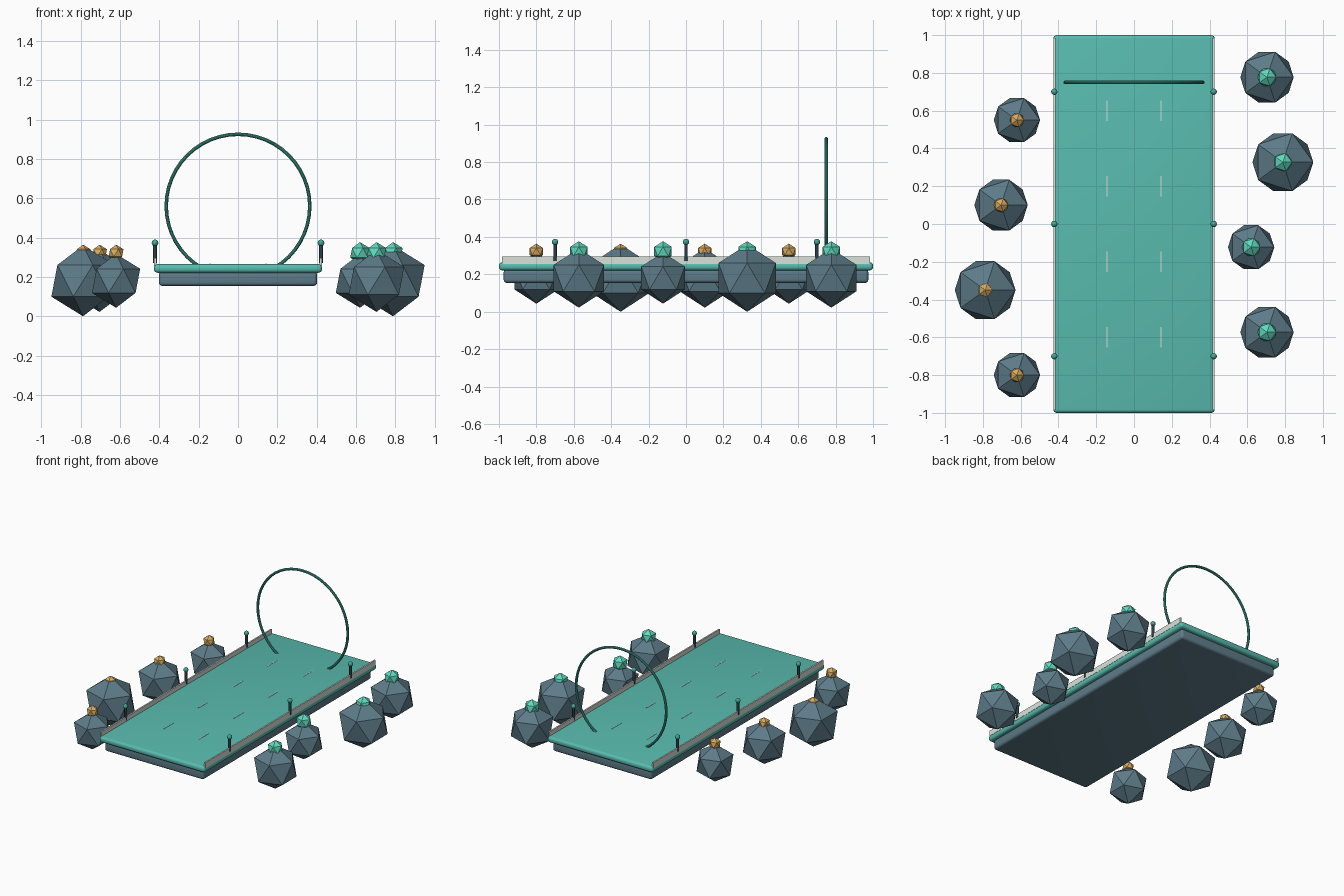
import bpy
from math import pi

if "Cube" in bpy.data.objects:
    bpy.data.objects.remove(bpy.data.objects["Cube"])


def material(name, rgb):
    m = bpy.data.materials.new(name)
    m.diffuse_color = (*rgb, 1)
    m.use_nodes = True
    m.node_tree.nodes["Principled BSDF"].inputs["Base Color"].default_value = m.diffuse_color
    return m


TEAL = material("teal", (0.10, 0.50, 0.43))
SLATE = material("slate", (0.11, 0.20, 0.25))
MINT = material("mint", (0.12, 0.70, 0.52))
AMBER = material("amber", (0.70, 0.42, 0.12))
DARK = material("dark", (0.02, 0.05, 0.06))
PALE = material("pale", (0.70, 0.76, 0.70))
RING = material("ring_green", (0.06, 0.38, 0.31))


def finish(name, mat, smooth=False):
    ob = bpy.context.object
    ob.name = name
    ob.data.materials.append(mat)
    if smooth:
        bpy.ops.object.shade_smooth_by_angle()
    return ob


def box(name, loc, size, mat, bevel=0):
    bpy.ops.mesh.primitive_cube_add(size=1, location=loc)
    ob = bpy.context.object
    ob.scale = size
    bpy.ops.object.transform_apply(location=False, rotation=False, scale=True)
    if bevel:
        mod = ob.modifiers.new("bevel", 'BEVEL')
        mod.width = bevel
        mod.segments = 4
        bpy.ops.object.modifier_apply(modifier=mod.name)
    return finish(name, mat, bool(bevel))


def gem(name, loc, radius, mat):
    bpy.ops.mesh.primitive_ico_sphere_add(subdivisions=1, radius=radius, location=loc)
    return finish(name, mat)


# Platform: rounded deck on a slightly smaller base
box("deck", (0, 0, 0.243), (0.854, 2.0, 0.044), TEAL, 0.018)
box("deck_base", (0, 0, 0.191), (0.804, 1.95, 0.074), SLATE, 0.018)

# Side rails, posts with lamps, lane dashes
for side, s in (("left", -1), ("right", 1)):
    box(f"rail_{side}", (s * 0.421, 0, 0.275), (0.011, 1.97, 0.04), PALE)
    for y in (-0.7, 0, 0.7):
        bpy.ops.mesh.primitive_cylinder_add(vertices=12, radius=0.009, depth=0.095,
                                            location=(s * 0.422, y, 0.318))
        finish(f"post_{side}", DARK, True)
        bpy.ops.mesh.primitive_uv_sphere_add(segments=12, ring_count=8, radius=0.017,
                                             location=(s * 0.422, y, 0.373))
        finish(f"lamp_{side}", RING, True)
    for y in (-0.6, -0.2, 0.2, 0.6):
        box(f"lane_dash_{side}", (s * 0.143, y, 0.2655), (0.006, 0.11, 0.003), PALE)

# Arch ring sunk into the deck
bpy.ops.mesh.primitive_torus_add(major_radius=0.365, minor_radius=0.009,
                                 major_segments=48, minor_segments=10,
                                 location=(0, 0.75, 0.56), rotation=(pi / 2, 0, 0))
finish("arch_ring", RING, True)

# Faceted rocks with small crystals on top
BIG, MID, SMALL = 0.18, 0.158, 0.137
ROCKS = {
    "left": [(-0.62, -0.80, SMALL), (-0.788, -0.35, BIG), (-0.704, 0.10, MID), (-0.62, 0.55, SMALL)],
    "right": [(0.704, -0.573, MID), (0.62, -0.123, SMALL), (0.788, 0.327, BIG), (0.704, 0.777, MID)],
}
for side, rocks in ROCKS.items():
    for x, y, r in rocks:
        gem(f"rock_{side}", (x, y, 0.18), r, SLATE)
        if side == "left":
            gem("crystal_left", (x, y, 0.322), 0.042, AMBER)
        else:
            gem("crystal_right", (x, y, 0.322), 0.055, MINT)
